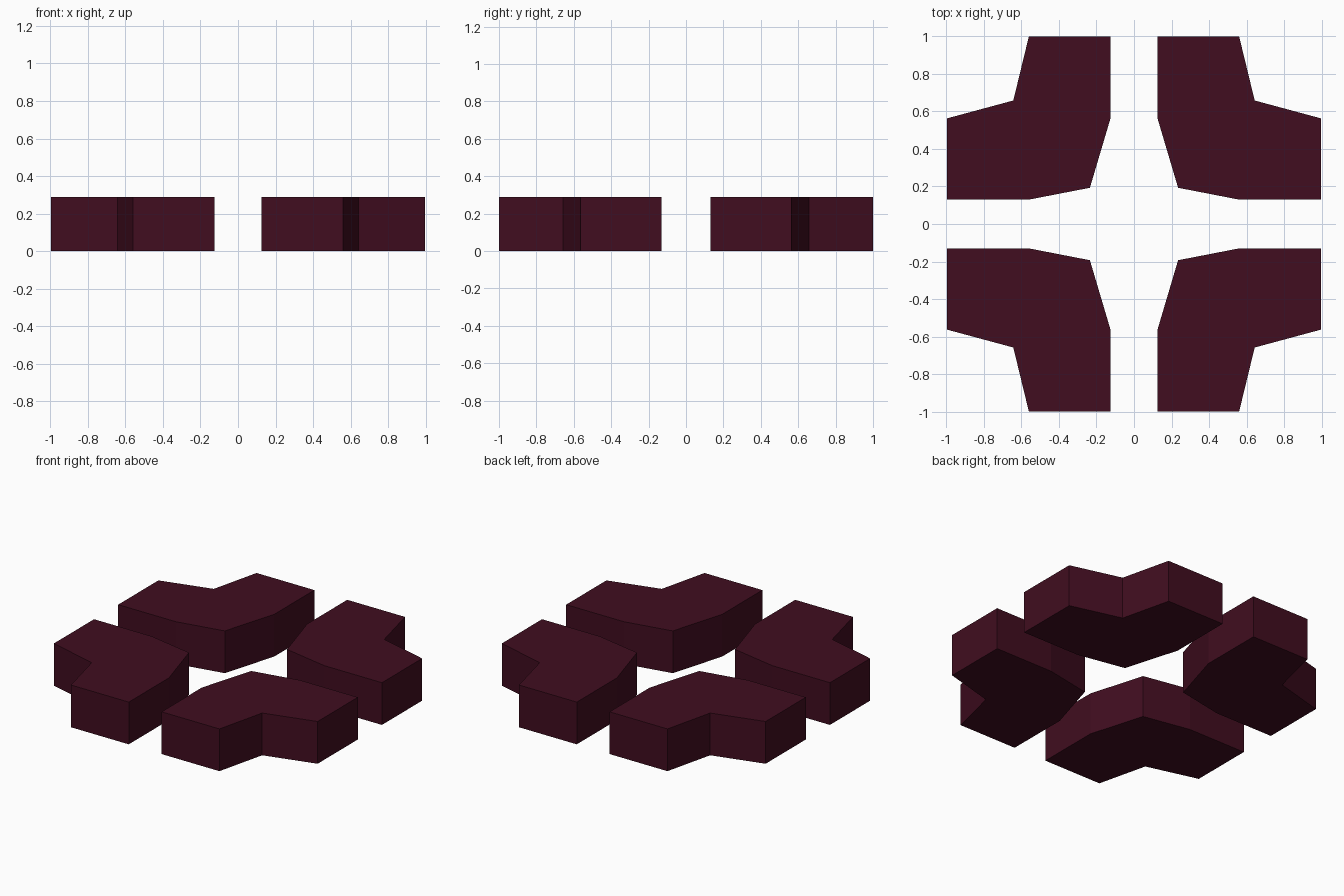
import bpy, bmesh

if "Cube" in bpy.data.objects:
    bpy.data.objects.remove(bpy.data.objects["Cube"])

HEIGHT = 0.288
# Outline of one chevron block in the +x +y quadrant
PROFILE = [(0.124, 1.0), (0.124, 0.567), (0.235, 0.193), (0.56, 0.13),
           (0.995, 0.13), (0.995, 0.563), (0.643, 0.658), (0.56, 1.0)]

maroon = bpy.data.materials.new("dark_maroon")
maroon.diffuse_color = (0.052, 0.004, 0.014, 1.0)
maroon.use_nodes = True
maroon.node_tree.nodes["Principled BSDF"].inputs["Base Color"].default_value = maroon.diffuse_color


def corner_block(name, sx, sy):
    """Extrude the mirrored profile into a flat-sided block."""
    bm = bmesh.new()
    base = bm.faces.new([bm.verts.new((x * sx, y * sy, 0)) for x, y in PROFILE])
    top = bmesh.ops.extrude_face_region(bm, geom=[base], use_keep_orig=True)["geom"]
    verts = [g for g in top if isinstance(g, bmesh.types.BMVert)]
    bmesh.ops.translate(bm, verts=verts, vec=(0, 0, HEIGHT))
    bmesh.ops.recalc_face_normals(bm, faces=bm.faces)
    mesh = bpy.data.meshes.new(name)
    bm.to_mesh(mesh)
    bm.free()
    mesh.materials.append(maroon)
    bpy.context.collection.objects.link(bpy.data.objects.new(name, mesh))


# Four blocks, one per quadrant
for side, sx in (("left", -1), ("right", 1)):
    for end, sy in (("front", -1), ("back", 1)):
        corner_block(f"{end}_{side}_corner_block", sx, sy)
